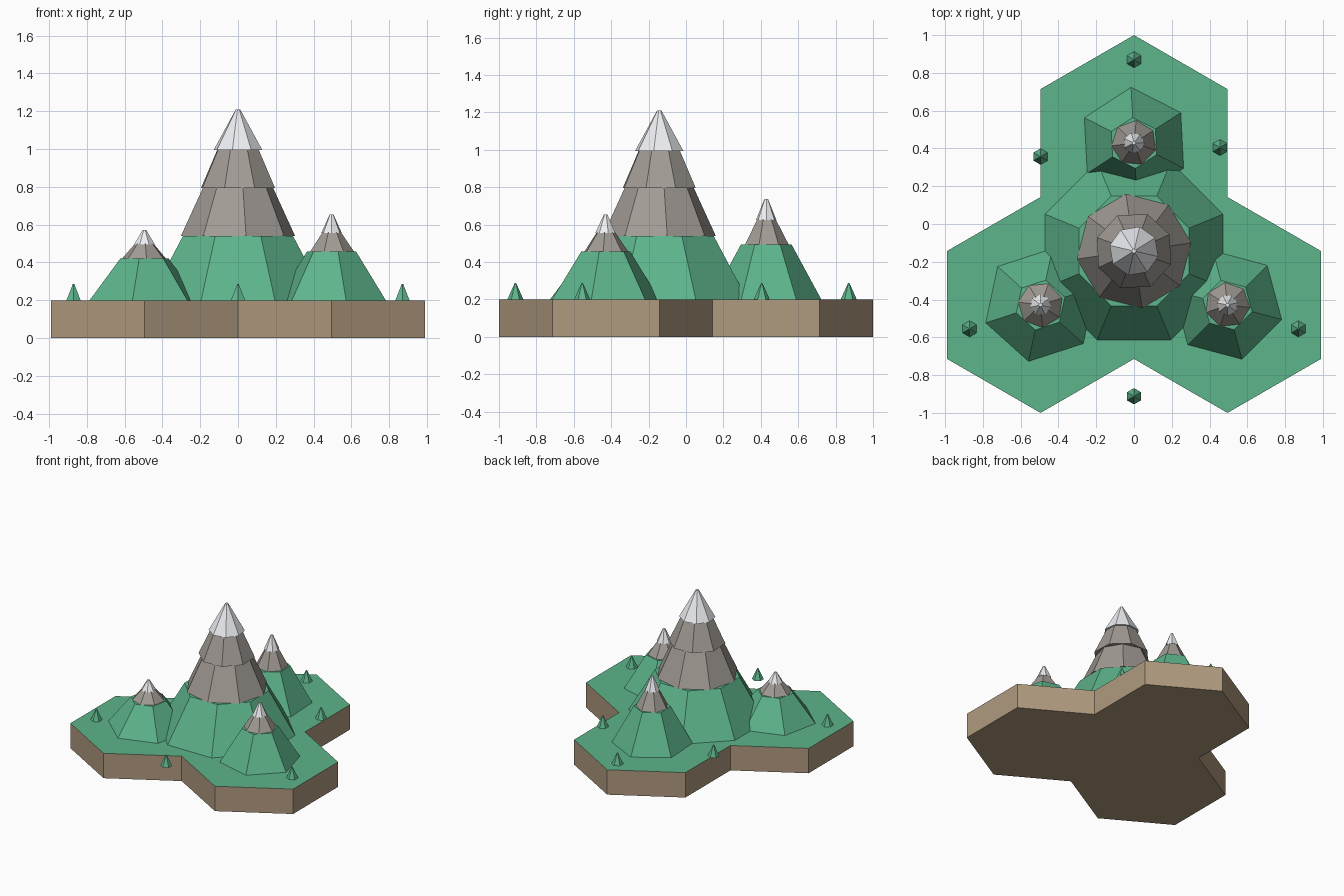
import bpy, bmesh
from math import sin, cos, radians, sqrt

if "Cube" in bpy.data.objects:
    bpy.data.objects.remove(bpy.data.objects["Cube"])


def material(name, rgb):
    m = bpy.data.materials.new(name)
    m.diffuse_color = (*rgb, 1)
    m.use_nodes = True
    m.node_tree.nodes["Principled BSDF"].inputs["Base Color"].default_value = m.diffuse_color
    return m


GRASS = material("grass", (0.11, 0.46, 0.26))
SOIL = material("soil", (0.43, 0.32, 0.21))
ROCK = material("rock", (0.36, 0.33, 0.30))
SNOW = material("snow", (0.86, 0.87, 0.90))


def finish(bm, name, *mats):
    bmesh.ops.recalc_face_normals(bm, faces=bm.faces)
    mesh = bpy.data.meshes.new(name)
    bm.to_mesh(mesh)
    bm.free()
    for m in mats:
        mesh.materials.append(m)
    obj = bpy.data.objects.new(name, mesh)
    bpy.context.collection.objects.link(obj)
    return obj


def frustum(name, mat, centre, sides, turn, z0, z1, r0, r1):
    """Flat-sided cone section; turn is the angle of its first corner."""
    bm = bmesh.new()
    rings = []
    for z, r in ((z0, r0), (z1, r1)):
        angles = [radians(turn + 360 * i / sides) for i in range(sides)]
        rings.append([bm.verts.new((centre[0] + r * cos(a),
                                    centre[1] + r * sin(a), z)) for a in angles])
    low, high = rings
    bm.faces.new(low)
    bm.faces.new(high)
    for i in range(sides):
        j = (i + 1) % sides
        bm.faces.new((low[i], low[j], high[j], high[i]))
    return finish(bm, name, mat)


# Base: outline of three joined hexagonal tiles
R = 4 / 7
A = R * sqrt(3) / 2
right = [(0, 1), (A, 1 - R / 2), (A, R / 4), (2 * A, -R / 4),
         (2 * A, R / 2 - 1), (A, -1), (0, R / 2 - 1)]
outline = right + [(-x, y) for x, y in reversed(right[1:-1])]
bm = bmesh.new()
bottom = bm.faces.new([bm.verts.new((x, y, 0)) for x, y in outline])
ext = bmesh.ops.extrude_face_region(bm, geom=[bottom], use_keep_orig=True)
bmesh.ops.translate(bm, vec=(0, 0, 0.2),
                    verts=[v for v in ext["geom"] if isinstance(v, bmesh.types.BMVert)])
for f in bm.faces:
    if all(v.co.z > 0.1 for v in f.verts):
        f.material_index = 1
finish(bm, "hex_base", SOIL, GRASS)

# Main mountain: grassy foot, two overhanging rock tiers, snow cap
peak = (0, -0.143)
frustum("main_foot", GRASS, peak, 8, 22.5, 0.2, 0.54, 0.51, 0.315)
frustum("main_rock_lower", ROCK, peak, 8, 8, 0.54, 0.80, 0.305, 0.185)
frustum("main_rock_upper", ROCK, peak, 8, 25, 0.795, 1.0, 0.208, 0.115)
frustum("main_snow", SNOW, peak, 8, 32, 0.995, 1.21, 0.132, 0.012)

# Side mountains: centre, turn, foot radius, heights of foot, rock and tip
hills = {
    "left": ((-A, -0.429), 18, 0.305, 0.42, 0.50, 0.572),
    "right": ((A, -0.429), 45, 0.297, 0.457, 0.56, 0.655),
    "back": ((0, 0.429), 33, 0.295, 0.495, 0.63, 0.737),
}
for name, (c, turn, r, z1, z2, z3) in hills.items():
    frustum(name + "_hill_foot", GRASS, c, 6, turn, 0.2, z1, r, 0.135)
    frustum(name + "_hill_rock", ROCK, c, 7, turn, z1, z2, 0.12, 0.05)
    frustum(name + "_hill_snow", SNOW, c, 7, turn + 20, z2 - 0.005, z3, 0.056, 0.01)

# Small trees around the edge
trees = [(0, 0.87), (-0.495, 0.357), (0.455, 0.405),
         (-0.87, -0.555), (0.87, -0.555), (0, -0.912)]
for i, c in enumerate(trees):
    frustum(f"tree_{i + 1}", GRASS, c, 6, 30, 0.2, 0.287, 0.043, 0.004)
